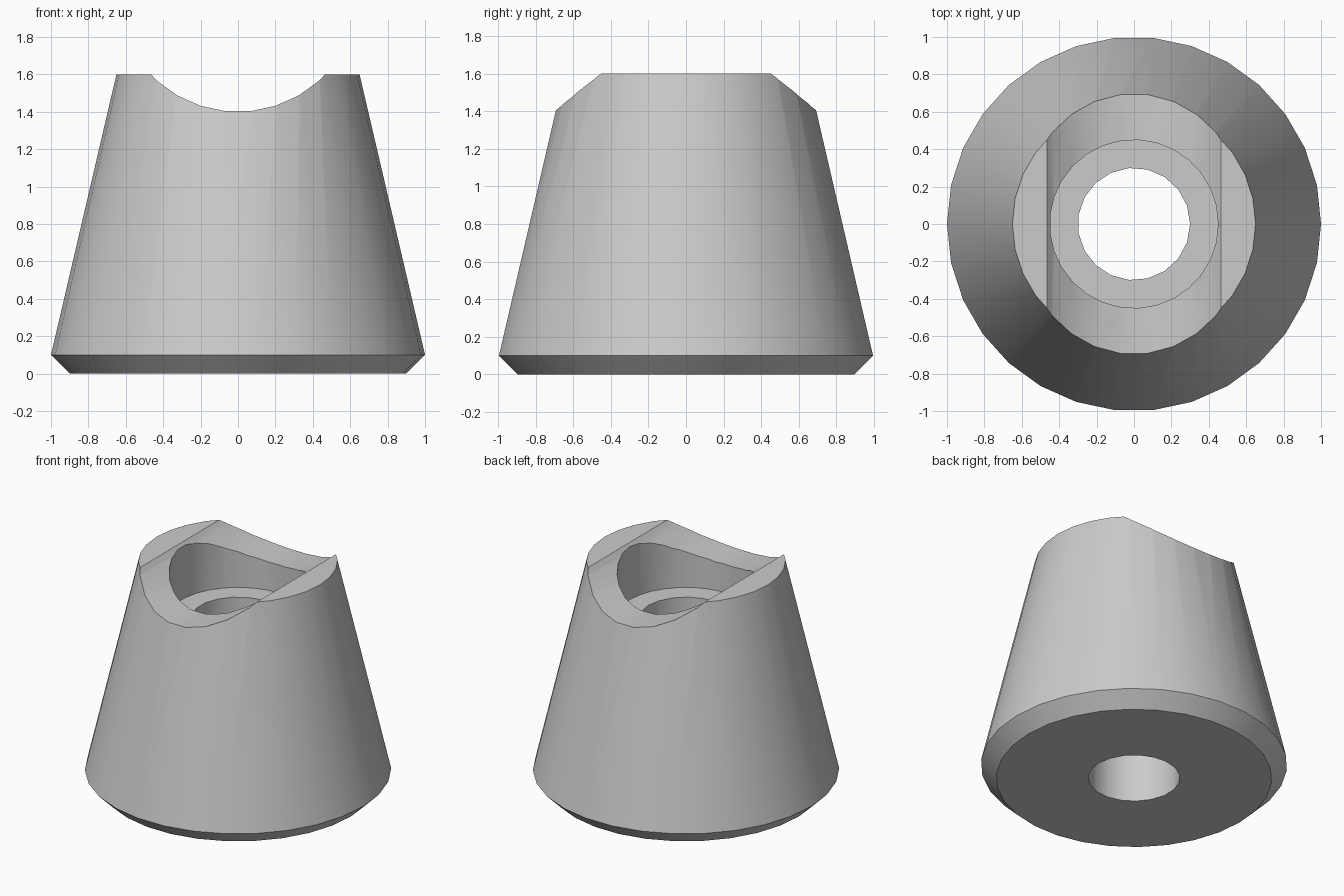
import bpy, bmesh, math

if "Cube" in bpy.data.objects:
    bpy.data.objects.remove(bpy.data.objects["Cube"], do_unlink=True)

grey = bpy.data.materials.new("plain_grey")
grey.use_nodes = True
color = (0.6, 0.6, 0.6, 1)
grey.diffuse_color = color
grey.node_tree.nodes["Principled BSDF"].inputs["Base Color"].default_value = color


def turned(name, profile, sides):
    """Closed solid of revolution from (radius, z) pairs, first vertex on +x."""
    bm = bmesh.new()
    rings = []
    for r, z in profile:
        angles = [math.tau * i / sides for i in range(sides)]
        rings.append([bm.verts.new((r * math.cos(a), r * math.sin(a), z)) for a in angles])
    for low, high in zip(rings, rings[1:]):
        for i in range(sides):
            j = (i + 1) % sides
            bm.faces.new((low[i], low[j], high[j], high[i]))
    bm.faces.new(rings[0][::-1])
    bm.faces.new(rings[-1])
    mesh = bpy.data.meshes.new(name)
    bm.to_mesh(mesh)
    bm.free()
    mesh.materials.append(grey)
    obj = bpy.data.objects.new(name, mesh)
    bpy.context.collection.objects.link(obj)
    return obj


# Tapered body with a chamfered foot
body = turned("tapered_foot", [(0.9, 0), (1, 0.1), (0.65, 1.6)], 30)

# Cutters: through hole, counterbore and the cradle across the top
hole = turned("hole_cutter", [(0.3, -0.5), (0.3, 2)], 19)
counterbore = turned("counterbore_cutter", [(0.45, 1.2), (0.45, 2.2)], 29)
cradle = turned("cradle_cutter", [(0.65, -1.5), (0.65, 1.5)], 30)
cradle.rotation_euler.x = math.pi / 2
cradle.location.z = 2.05

bpy.ops.object.select_all(action='DESELECT')
body.select_set(True)
bpy.context.view_layer.objects.active = body
for cutter in (cradle, counterbore, hole):
    cutter.hide_render = True
    mod = body.modifiers.new(cutter.name, 'BOOLEAN')
    mod.operation = 'DIFFERENCE'
    mod.solver = 'EXACT'
    mod.object = cutter
    bpy.ops.object.modifier_apply(modifier=mod.name)
for cutter in (cradle, counterbore, hole):
    bpy.data.objects.remove(cutter, do_unlink=True)

# Smooth round walls, sharp rims
bpy.ops.object.shade_smooth_by_angle(angle=math.radians(30))
